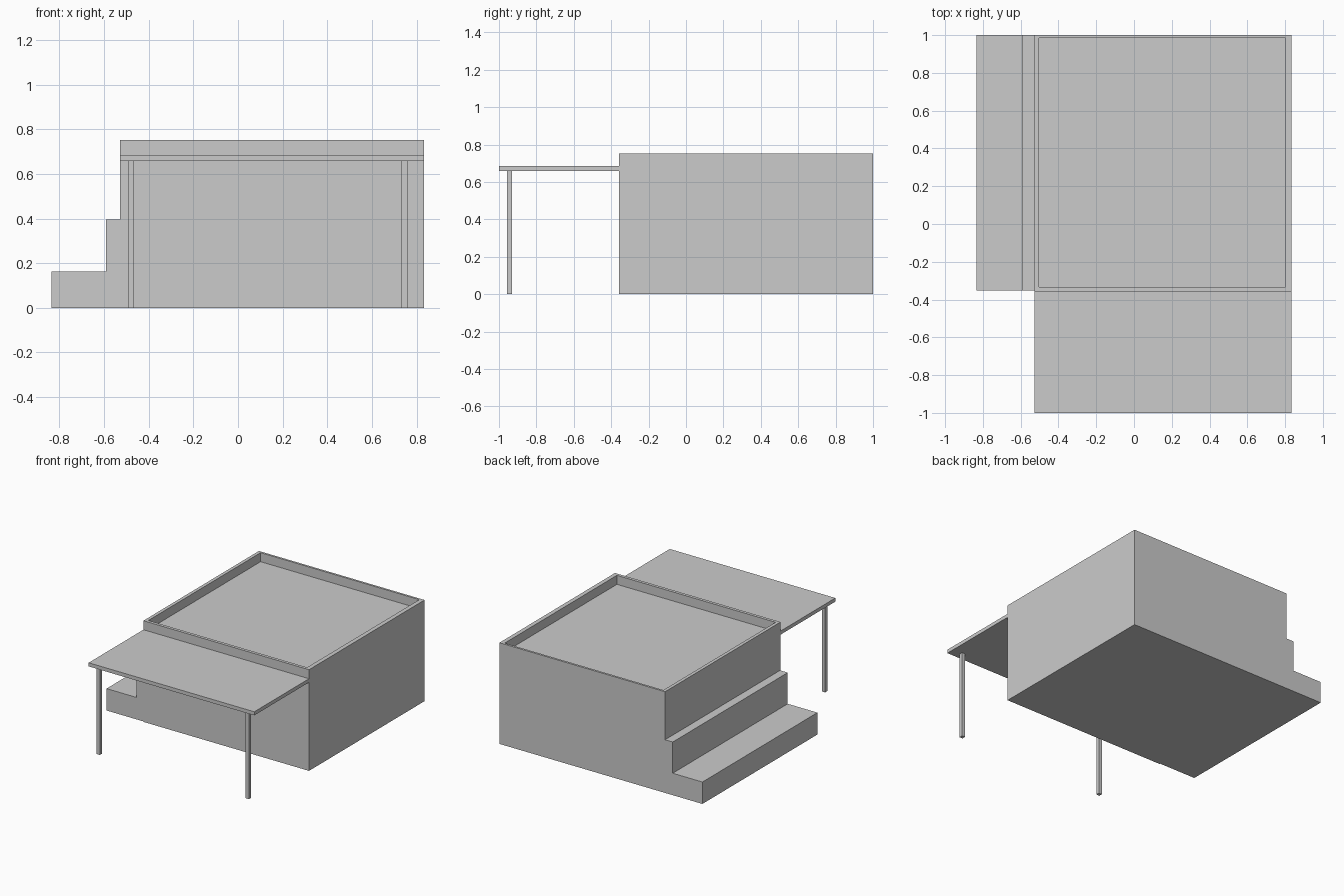
import bpy
import bmesh

if "Cube" in bpy.data.objects:
    bpy.data.objects.remove(bpy.data.objects["Cube"])


def finish(name, bm):
    bmesh.ops.recalc_face_normals(bm, faces=bm.faces[:])
    mesh = bpy.data.meshes.new(name)
    bm.to_mesh(mesh)
    bm.free()
    obj = bpy.data.objects.new(name, mesh)
    bpy.context.collection.objects.link(obj)
    return obj


def box_bm(x, y, z):
    bm = bmesh.new()
    bmesh.ops.create_cube(bm, size=1)
    for v in bm.verts:
        v.co = [r[0] if c < 0 else r[1] for c, r in zip(v.co, (x, y, z))]
    return bm


HOUSE_X = (-0.528, 0.834)
FRONT_Y = -0.357
ROOF_Z, CANOPY_BOTTOM = 0.685, 0.658

# House body with a sunken roof behind a thin parapet
bm = box_bm(HOUSE_X, (FRONT_Y, 1.0), (0, 0.752))
bm.normal_update()
top = max(bm.faces, key=lambda f: f.calc_center_median().z)
bmesh.ops.inset_region(bm, faces=[top], thickness=0.02)
mid = top.calc_center_median()
for v in top.verts:
    v.co.x = -0.503 if v.co.x < mid.x else 0.802
    v.co.y = -0.334 if v.co.y < mid.y else 0.984
roof = bmesh.ops.extrude_discrete_faces(bm, faces=[top])["faces"][0]
for v in roof.verts:
    v.co.z = ROOF_Z
finish("house_body", bm)

# Side steps: stepped profile extruded along the house
profile = [(-0.835, 0), (HOUSE_X[0], 0), (HOUSE_X[0], 0.395),
           (-0.591, 0.395), (-0.591, 0.163), (-0.835, 0.163)]
bm = bmesh.new()
face = bm.faces.new([bm.verts.new((x, -0.351, z)) for x, z in profile])
ext = bmesh.ops.extrude_face_region(bm, geom=[face], use_keep_orig=True)["geom"]
for v in ext:
    if isinstance(v, bmesh.types.BMVert):
        v.co.y = 1.0
finish("side_steps", bm)

# Porch canopy
finish("porch_canopy", box_bm(HOUSE_X, (-1.0, FRONT_Y), (CANOPY_BOTTOM, ROOF_Z)))

# Square posts under the canopy's front corners
for side, x in (("left", -0.479), ("right", 0.747)):
    finish(side + "_porch_post",
           box_bm((x - 0.0135, x + 0.0135), (-0.958, -0.931), (0, CANOPY_BOTTOM)))
